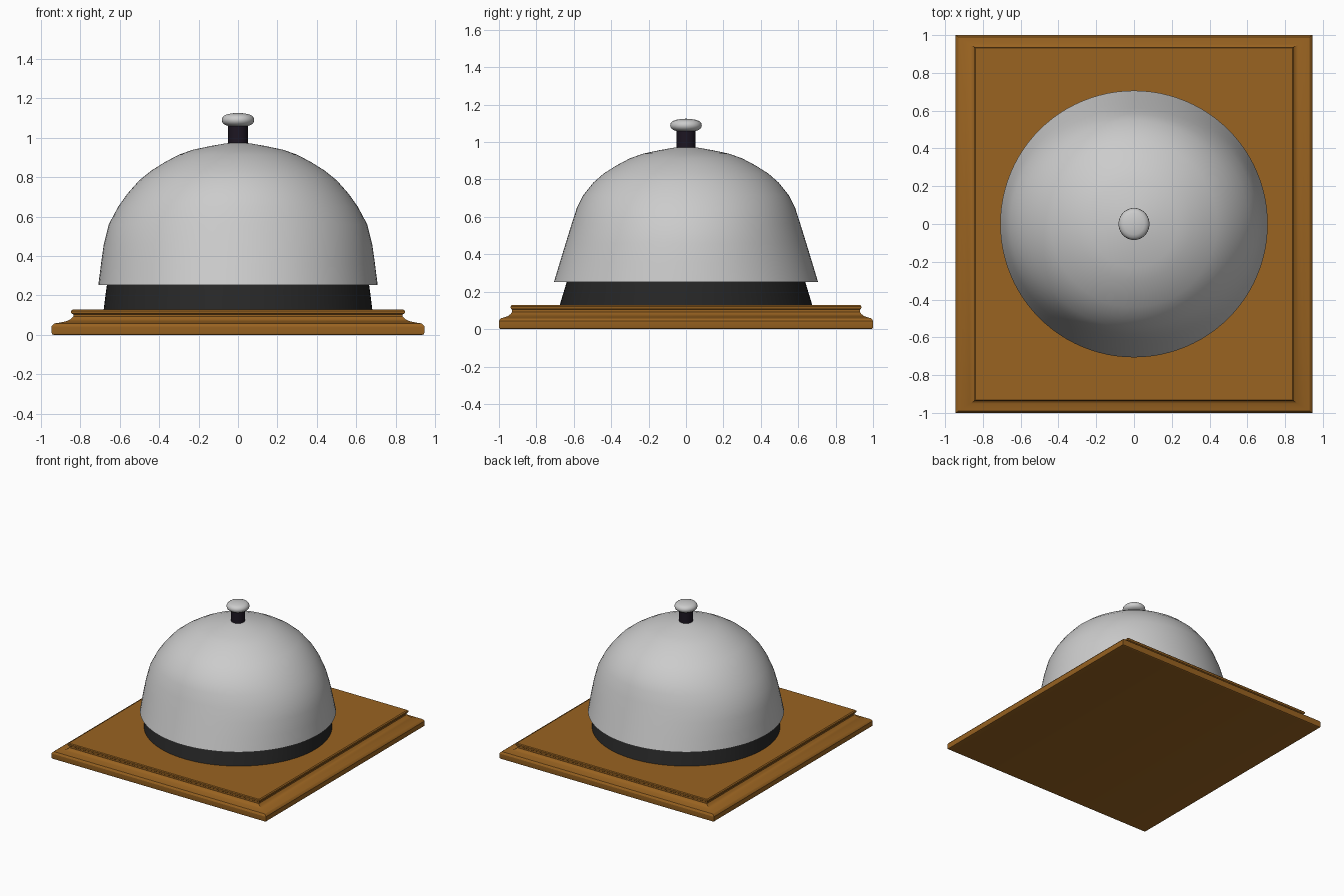
import bpy, bmesh, math

if "Cube" in bpy.data.objects:
    bpy.data.objects.remove(bpy.data.objects["Cube"])


def finish(name, bm, color=None, angle=35):
    bmesh.ops.remove_doubles(bm, verts=bm.verts, dist=1e-5)
    bmesh.ops.recalc_face_normals(bm, faces=bm.faces)
    mesh = bpy.data.meshes.new(name)
    bm.to_mesh(mesh)
    bm.free()
    obj = bpy.data.objects.new(name, mesh)
    bpy.context.collection.objects.link(obj)
    if color:
        mat = bpy.data.materials.new(name + "_colour")
        mat.diffuse_color = (*color, 1)
        mat.use_nodes = True
        mat.node_tree.nodes["Principled BSDF"].inputs["Base Color"].default_value = mat.diffuse_color
        mesh.materials.append(mat)
    bpy.ops.object.select_all(action='DESELECT')
    obj.select_set(True)
    bpy.context.view_layer.objects.active = obj
    bpy.ops.object.shade_smooth_by_angle(angle=math.radians(angle))
    return obj


def loft(bm, rings):
    """Bridge consecutive rings of equal vertex count."""
    loops = [[bm.verts.new(p) for p in ring] for ring in rings]
    n = len(loops[0])
    for a, b in zip(loops, loops[1:]):
        for i in range(n):
            j = (i + 1) % n
            bm.faces.new((a[i], a[j], b[j], b[i]))
    return loops


def ellipse(rx, ry, z, n):
    return [(rx * math.cos(math.tau * i / n), ry * math.sin(math.tau * i / n), z)
            for i in range(n)]


def turned(name, profile, n, color=None, angle=35):
    """Profile entries are (x radius, y radius, z); ends are capped if cap is a point."""
    bm = bmesh.new()
    loft(bm, [ellipse(rx, ry, z, n) for rx, ry, z in profile])
    return finish(name, bm, color, angle)


# wooden base: (inset fraction, z) moulding, narrower along y than x
moulding = [(0.12, 0.0), (0.03, 0.003), (0, 0.012), (0, 0.043), (0.06, 0.052),
            (0.14, 0.058), (0.42, 0.063), (0.7, 0.07), (0.88, 0.08), (1.0, 0.092),
            (1.0, 0.104), (0.92, 0.108), (0.9, 0.114), (0.9, 0.122), (0.97, 0.128)]
bm = bmesh.new()
rings = []
for f, z in moulding:
    x, y = 0.945 - 0.11 * f, 1.0 - 0.07 * f
    rings.append([(-x, -y, z), (x, -y, z), (x, y, z), (-x, y, z)])
loops = loft(bm, rings)
bm.faces.new(loops[0])
bm.faces.new(loops[-1])
finish("wooden_base", bm, (0.32, 0.125, 0.015), 25)

# bell dome: skirt is a little flatter towards front and back
dome = [(0.708, 0.706, 0.252), (0.695, 0.675, 0.355), (0.68, 0.643, 0.46),
        (0.655, 0.612, 0.56), (0.607, 0.583, 0.65), (0.561, 0.55, 0.715),
        (0.5, 0.495, 0.784), (0.44, 0.44, 0.832), (0.37, 0.37, 0.876),
        (0.3, 0.3, 0.913), (0.23, 0.23, 0.938), (0.14, 0.14, 0.957),
        (0.06, 0.06, 0.971), (0, 0, 0.974)]
turned("bell_dome", dome, 96, angle=60)

# dark inner collar: smaller copy of the dome, sitting on the base
collar = [(x * 0.962, y * 0.957, 0.127 + (z - 0.252) * 0.95) for x, y, z in dome]
turned("inner_collar", collar, 96, (0.02, 0.02, 0.02), 60)

# plunger stem
turned("plunger_stem", [(0.05, 0.05, 0.94), (0.05, 0.05, 1.07)], 32, (0.012, 0.008, 0.016))

# push button
button = [(0, 1.056), (0.05, 1.058), (0.068, 1.066), (0.079, 1.076), (0.082, 1.088),
          (0.08, 1.1), (0.07, 1.112), (0.055, 1.118), (0.03, 1.123), (0, 1.125)]
turned("push_button", [(r, r * 1.03, z) for r, z in button], 48, angle=40)
